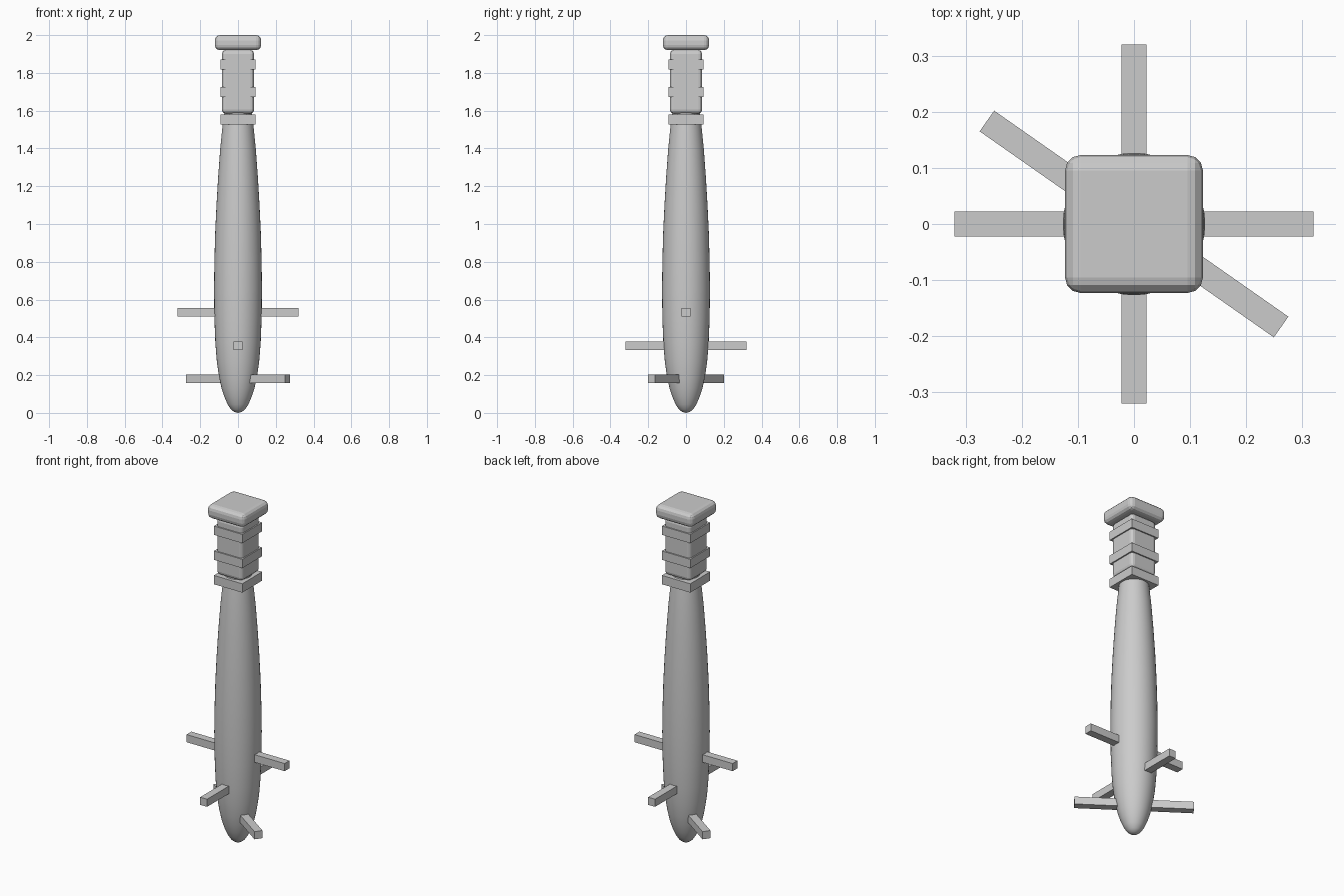
import bpy, bmesh, math

if "Cube" in bpy.data.objects:
    bpy.data.objects.remove(bpy.data.objects["Cube"])

GREY = (0.6, 0.6, 0.6, 1)
grey = bpy.data.materials.new("plain_grey")
grey.use_nodes = True
grey.diffuse_color = GREY
grey.node_tree.nodes["Principled BSDF"].inputs["Base Color"].default_value = GREY


def box(name, size, z, angle=0, bevel=0):
    """Box centred on the z axis, optionally turned and rounded."""
    bpy.ops.mesh.primitive_cube_add(size=1, location=(0, 0, z))
    ob = bpy.context.object
    ob.name = name
    for v in ob.data.vertices:
        v.co = [c * s for c, s in zip(v.co, size)]
    ob.rotation_euler.z = math.radians(angle)
    ob.data.materials.append(grey)
    if bevel:
        mod = ob.modifiers.new("rounded_edges", "BEVEL")
        mod.width = bevel
        mod.segments = 3
    return ob


def lathe(name, profile, sides):
    """Spin a (radius, height) profile around the z axis."""
    bm = bmesh.new()
    verts = [bm.verts.new((r, 0, z)) for r, z in profile]
    edges = [bm.edges.new(pair) for pair in zip(verts, verts[1:])]
    bmesh.ops.spin(bm, geom=verts + edges, cent=(0, 0, 0), axis=(0, 0, 1),
                   angle=math.tau, steps=sides)
    bmesh.ops.remove_doubles(bm, verts=bm.verts, dist=0.0005)
    bmesh.ops.recalc_face_normals(bm, faces=bm.faces)
    mesh = bpy.data.meshes.new(name)
    bm.to_mesh(mesh)
    bm.free()
    ob = bpy.data.objects.new(name, mesh)
    bpy.context.collection.objects.link(ob)
    mesh.materials.append(grey)
    bpy.ops.object.select_all(action="DESELECT")
    ob.select_set(True)
    bpy.context.view_layer.objects.active = ob
    bpy.ops.object.shade_smooth_by_angle(angle=math.radians(40))


# Tapered club body, rounded at the lower end
lathe("club_body", [
    (0, 0), (0.02, 0.005), (0.037, 0.018), (0.055, 0.045), (0.072, 0.085),
    (0.087, 0.13), (0.1, 0.19), (0.112, 0.27), (0.12, 0.37), (0.125, 0.5),
    (0.127, 0.65), (0.125, 0.8), (0.121, 0.95), (0.114, 1.1), (0.105, 1.25),
    (0.094, 1.4), (0.08, 1.54), (0.074, 1.59), (0, 1.595)], 40)

# Square grip with flat bands and a cushion-shaped pommel
box("grip", (0.17, 0.17, 0.335), 1.753, bevel=0.02)
for i, z in enumerate((1.554, 1.698, 1.845)):
    box(f"grip_band_{i + 1}", (0.185, 0.185, 0.052), z)
box("pommel", (0.246, 0.246, 0.08), 1.96, bevel=0.028)

# Square spikes driven right through the body
for name, z, angle in (("upper", 0.532, 0), ("middle", 0.356, 90), ("lower", 0.18, -35)):
    box(name + "_spike", (0.64, 0.045, 0.045), z, angle)
